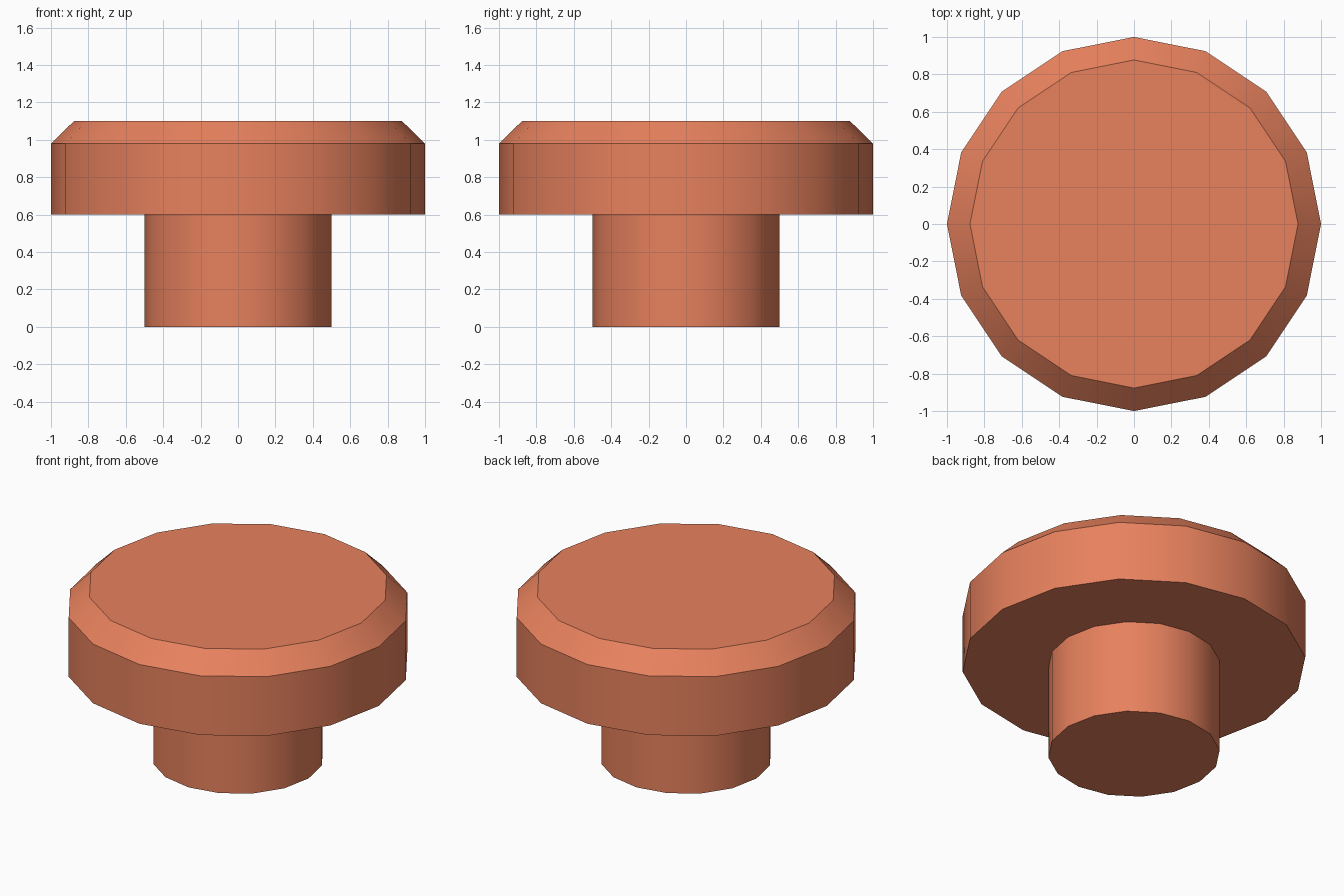
import bpy, bmesh
from math import cos, sin, tau, radians

if "Cube" in bpy.data.objects:
    bpy.data.objects.remove(bpy.data.objects["Cube"])

SIDES = 16
# Profile (radius, height): stem, underside of head, head wall, chamfered rim
PROFILE = [(0.5, 0.0), (0.5, 0.6), (1.0, 0.6), (1.0, 0.98), (0.877, 1.1)]

# Knob: profile turned around z as one closed skin
bm = bmesh.new()
rings = [[bm.verts.new((r * cos(tau * i / SIDES), r * sin(tau * i / SIDES), z))
          for i in range(SIDES)] for r, z in PROFILE]
for low, high in zip(rings, rings[1:]):
    for i in range(SIDES):
        j = (i + 1) % SIDES
        bm.faces.new((low[i], low[j], high[j], high[i]))

# Flat bottom and top caps
bm.faces.new(rings[0][::-1])
bm.faces.new(rings[-1])
bmesh.ops.recalc_face_normals(bm, faces=bm.faces)

mesh = bpy.data.meshes.new("knob")
bm.to_mesh(mesh)
bm.free()
knob = bpy.data.objects.new("knob", mesh)
bpy.context.collection.objects.link(knob)

# Orange finish
mat = bpy.data.materials.new("orange")
mat.diffuse_color = (0.80, 0.22, 0.11, 1.0)
mat.use_nodes = True
mat.node_tree.nodes["Principled BSDF"].inputs["Base Color"].default_value = mat.diffuse_color
mesh.materials.append(mat)

# Smooth round walls, crisp rims
bpy.context.view_layer.objects.active = knob
knob.select_set(True)
bpy.ops.object.shade_smooth_by_angle(angle=radians(30))
